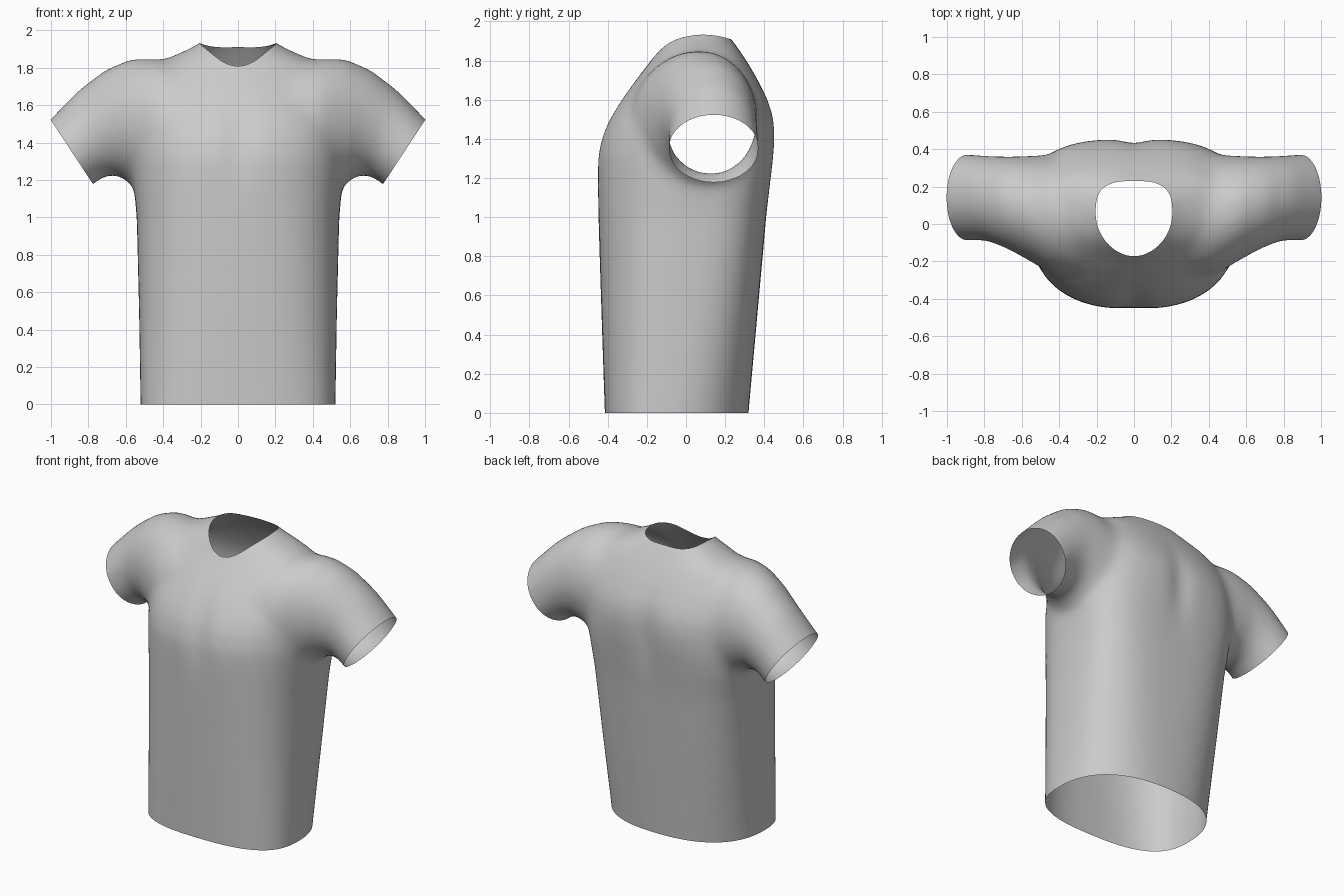
import bpy, bmesh, math
from mathutils import Vector
from mathutils.bvhtree import BVHTree

if "Cube" in bpy.data.objects:
    bpy.data.objects.remove(bpy.data.objects["Cube"])

N = 48
bm = bmesh.new()


def loft(rings):
    """Skin a list of closed point rings and cap both ends."""
    loops = [[bm.verts.new(p) for p in r] for r in rings]
    for a, b in zip(loops, loops[1:]):
        for i in range(N):
            j = (i + 1) % N
            bm.faces.new((a[i], a[j], b[j], b[i]))
    bm.faces.new(loops[0][::-1])
    bm.faces.new(loops[-1])


def spow(v, e):
    return math.copysign(abs(v) ** e, v)


def torso_ring(z, w, yf, yb, yc, nf, nb):
    pts = []
    for i in range(N):
        a = 2 * math.pi * i / N
        c, s = math.cos(a), math.sin(a)
        e = 2 / (nf if s < 0 else nb)
        depth = yb - yc if s > 0 else yc - yf
        pts.append((w * spow(c, e), yc + depth * spow(s, e), z))
    return pts


def sleeve_ring(side, tx, tz, bx, bz, yf, yb):
    pts = []
    for i in range(N):
        a = 2 * math.pi * i / N
        c, s = math.cos(a), math.sin(a)
        pts.append((side * ((tx + bx) / 2 + (tx - bx) / 2 * c),
                    (yf + yb) / 2 + (yb - yf) / 2 * s,
                    (tz + bz) / 2 + (tz - bz) / 2 * c))
    return pts


# torso: z, half width, front y, back y, widest y, front and back squareness
torso = [(-.15, .52, -.41, .31, -.11, 2.75, 2.35),
         (0, .522, -.415, .32, -.1, 2.75, 2.4),
         (.5, .53, -.432, .365, -.04, 2.7, 2.8),
         (1.0, .542, -.448, .41, .02, 2.65, 3.2),
         (1.2, .56, -.456, .435, .04, 2.5, 3.3),
         (1.32, .57, -.456, .45, .04, 2.4, 3.2),
         (1.43, .57, -.43, .457, .05, 2.35, 3.0),
         (1.52, .57, -.385, .447, .06, 2.3, 2.9),
         (1.6, .56, -.335, .42, .08, 2.2, 2.8),
         (1.7, .54, -.26, .37, .08, 2.1, 2.7),
         (1.8, .48, -.18, .31, .08, 2, 2.6),
         (1.85, .38, -.145, .275, .08, 2, 2.6),
         (1.9, .265, -.115, .24, .08, 2, 2.6),
         (1.95, .18, -.08, .2, .08, 2, 2.6),
         (2.0, .08, 0, .12, .08, 2, 2.6)]
loft([torso_ring(*t) for t in torso])

# sleeves: top x z, bottom x z, front y, back y
sleeve = [(.30, 1.83, .30, 1.1, -.3, .37), (.45, 1.85, .42, 1.1, -.27, .37),
          (.57, 1.85, .54, 1.15, -.2, .365), (.71, 1.79, .63, 1.22, -.135, .36),
          (.86, 1.675, .70, 1.225, -.09, .365), (1.0, 1.53, .78, 1.175, -.09, .375),
          (1.08, 1.44, .86, 1.085, -.1, .38)]
for side in (1, -1):
    loft([sleeve_ring(side, *s) for s in sleeve])
bmesh.ops.recalc_face_normals(bm, faces=bm.faces)

mesh = bpy.data.meshes.new("shirt")
bm.to_mesh(mesh)
bm.free()
shirt = bpy.data.objects.new("shirt", mesh)
bpy.context.collection.objects.link(shirt)

# fuse the parts into one soft skin
fuse = shirt.modifiers.new("fuse", 'REMESH')
fuse.mode = 'VOXEL'
fuse.voxel_size = 0.02
soft = shirt.modifiers.new("soften", 'SMOOTH')
soft.factor = 0.5
soft.iterations = 32
deps = bpy.context.evaluated_depsgraph_get()
skin = bpy.data.meshes.new_from_object(shirt.evaluated_get(deps))
shirt.modifiers.clear()
shirt.data = skin

bm = bmesh.new()
bm.from_mesh(skin)


def trim(point, normal, keep):
    """Cut away everything beyond a plane, among the vertices picked by keep."""
    vs = {v for v in bm.verts if keep(v.co)}
    geom = list(vs)
    geom += [e for e in bm.edges if all(v in vs for v in e.verts)]
    geom += [f for f in bm.faces if all(v in vs for v in f.verts)]
    bmesh.ops.bisect_plane(bm, geom=geom, plane_co=point, plane_no=normal,
                           clear_outer=True)


# hem and cuff openings
trim((0, 0, 0), (0, 0, -1), lambda p: True)
for side in (1, -1):
    trim((side, 0, 1.52), (side * .836, 0, -.55),
         lambda p: p.x * side > .62 and p.z > 1.0)


# neck opening, rounded with a slight point at the front
def neck_polar(p):
    x, y = p.x, p.y - .055
    a = math.atan2(y, x)
    n, ry = (1.9, .228) if y < 0 else (3.0, .175)
    R = (abs(math.cos(a) / .205) ** n + abs(math.sin(a) / ry) ** n) ** (-1 / n)
    return math.hypot(x, y), a, R


def in_neck(p):
    r, a, R = neck_polar(p)
    return p.z > 1.6 and r < R


surface = BVHTree.FromBMesh(bm)
bmesh.ops.delete(bm, geom=[f for f in bm.faces if in_neck(f.calc_center_median())],
                 context='FACES')
for v in bm.verts:
    if v.is_boundary and v.co.z > 1.65 and abs(v.co.x) < .3:
        r, a, R = neck_polar(v.co)
        start = Vector((R * math.cos(a), .055 + R * math.sin(a), 3))
        hit = surface.ray_cast(start, Vector((0, 0, -1)))[0]
        if hit:
            v.co = hit

# shallow groove down the chest and spine
for v in bm.verts:
    p = v.co
    g = math.exp(-(p.x / .08) ** 2) * math.exp(-((p.z - 1.4) / .22) ** 2)
    p.y -= math.copysign(.02 * g, p.y)

bm.to_mesh(skin)
bm.free()
for f in skin.polygons:
    f.use_smooth = True
